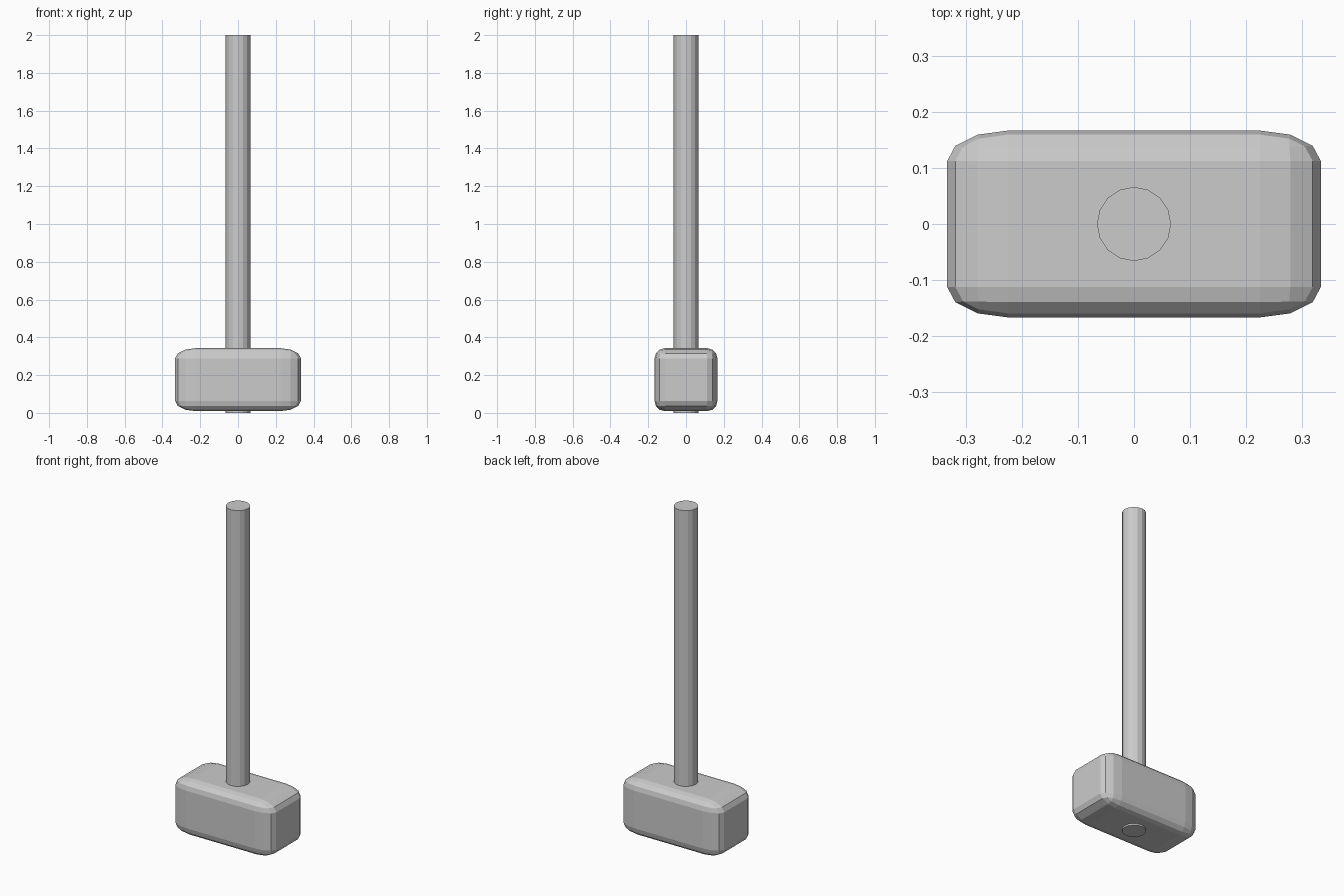
import bpy, bmesh
from mathutils import Matrix, Vector

if "Cube" in bpy.data.objects:
    bpy.data.objects.remove(bpy.data.objects["Cube"])


def add_object(name, bm):
    mesh = bpy.data.meshes.new(name)
    bm.to_mesh(mesh)
    bm.free()
    obj = bpy.data.objects.new(name, mesh)
    bpy.context.collection.objects.link(obj)
    return obj


# Hammer head: rounded cube, then stretched to double length along x
bm = bmesh.new()
bmesh.ops.create_cube(bm, size=0.333)
bmesh.ops.bevel(bm, geom=bm.edges[:], offset=0.054, offset_type='OFFSET',
                segments=3, profile=0.5, affect='EDGES')
bmesh.ops.scale(bm, vec=Vector((2, 1, 1)), verts=bm.verts)
bmesh.ops.translate(bm, vec=Vector((0, 0, 0.176)), verts=bm.verts)
add_object("hammer_head", bm)

# Handle: 16-sided shaft running right through the head
bm = bmesh.new()
bmesh.ops.create_cone(bm, cap_ends=True, segments=16, radius1=0.066,
                      radius2=0.066, depth=2.0,
                      matrix=Matrix.Translation((0, 0, 1)))
add_object("handle", bm)
